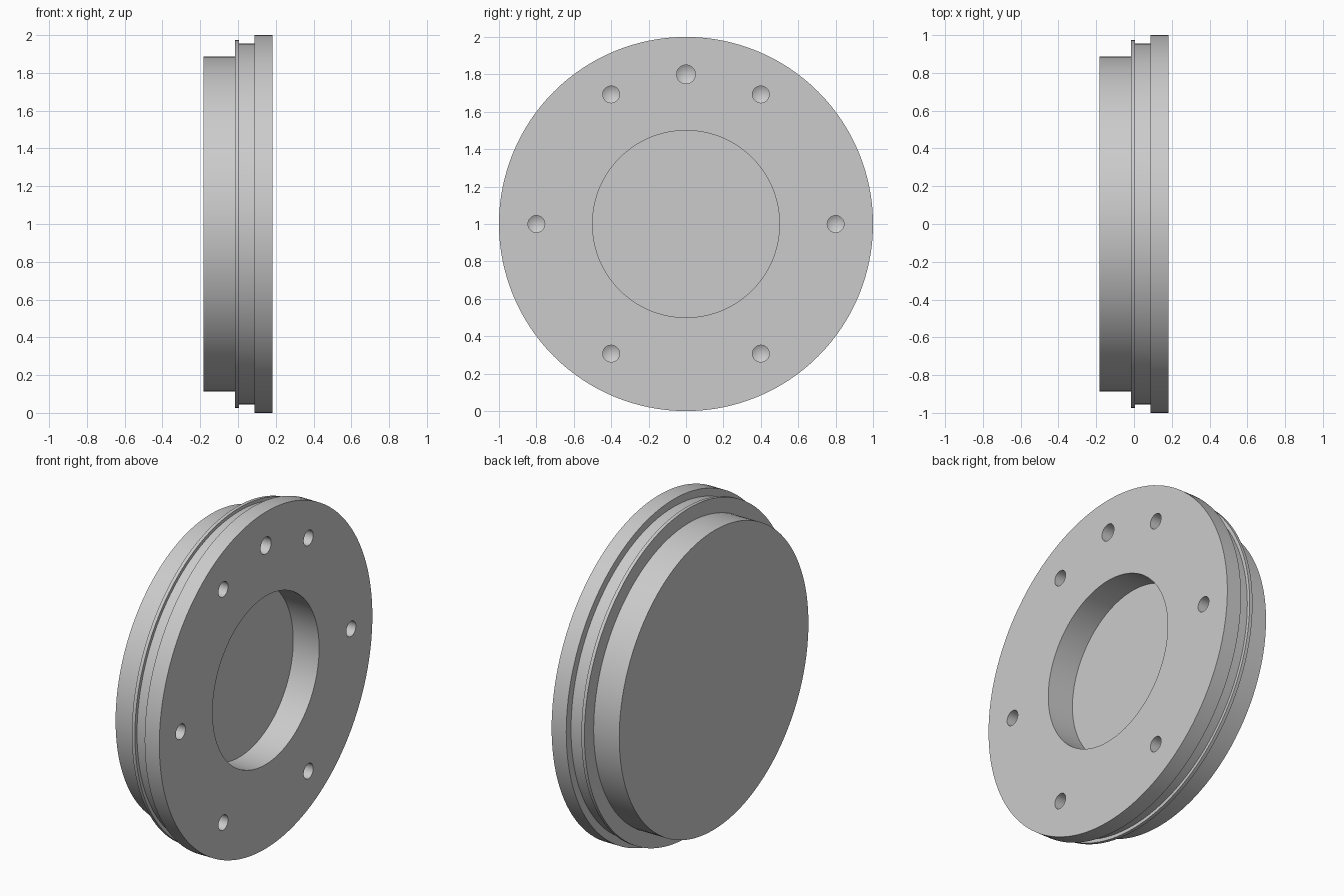
import bpy
import bmesh
from math import sin, cos, tau, radians
from mathutils import Matrix, Vector

if "Cube" in bpy.data.objects:
    bpy.data.objects.remove(bpy.data.objects["Cube"], do_unlink=True)

grey = bpy.data.materials.new("plain grey")
grey.use_nodes = True
grey.diffuse_color = (0.6, 0.6, 0.6, 1)
grey.node_tree.nodes["Principled BSDF"].inputs["Base Color"].default_value = (0.6, 0.6, 0.6, 1)


def lathe(name, profile, segments, centre):
    """Turn an (x, radius) profile, closed on its axis, around the x direction."""
    bm = bmesh.new()
    rings = []
    for x, r in profile:
        count = segments if r else 1
        rings.append([bm.verts.new((x, r * cos(tau * i / segments), r * sin(tau * i / segments)))
                      for i in range(count)])
    for a, b in zip(rings, rings[1:]):
        for i in range(segments):
            j = (i + 1) % segments
            corners = [a[i % len(a)], a[j % len(a)], b[j % len(b)], b[i % len(b)]]
            bm.faces.new(list(dict.fromkeys(corners)))
    # Merge flat end fans into single discs
    bmesh.ops.dissolve_limit(bm, angle_limit=radians(0.5), verts=bm.verts, edges=bm.edges)
    bmesh.ops.recalc_face_normals(bm, faces=bm.faces)
    bmesh.ops.transform(bm, matrix=Matrix.Translation(Vector(centre)), verts=bm.verts)
    mesh = bpy.data.meshes.new(name)
    bm.to_mesh(mesh)
    bm.free()
    mesh.materials.append(grey)
    obj = bpy.data.objects.new(name, mesh)
    bpy.context.collection.objects.link(obj)
    return obj


# Stepped disc: plug, thin lip, shoulder, flange and round recess
FACE = 0.183
cap = lathe("stepped_flange_cap", [
    (-FACE, 0), (-FACE, 0.888), (-0.015, 0.888), (-0.015, 0.975),
    (0.005, 0.975), (0.005, 0.955), (0.087, 0.955), (0.087, 1),
    (FACE, 1), (FACE, 0.5), (0.013, 0.5), (0.013, 0)], 128, (0, 0, 1))

# Drilled holes with conical bottoms: six evenly spaced, one larger at the top
holes = [(60 * i, 0.045) for i in range(6)] + [(90, 0.05)]
for angle, r in holes:
    a = radians(angle)
    drill = lathe("hole_cutter", [
        (FACE + 0.02, 0), (FACE + 0.02, r), (FACE - 0.11, r), (FACE - 0.11 - 0.6 * r, 0)],
        32, (0, 0.8 * cos(a), 1 + 0.8 * sin(a)))
    drill.hide_render = True
    cut = cap.modifiers.new("hole", 'BOOLEAN')
    cut.operation = 'DIFFERENCE'
    cut.solver = 'EXACT'
    cut.object = drill
    bpy.context.view_layer.objects.active = cap
    bpy.ops.object.modifier_apply(modifier=cut.name)
    bpy.data.objects.remove(drill, do_unlink=True)

# Smooth the turned walls, keep the steps crisp
bpy.ops.object.select_all(action='DESELECT')
cap.select_set(True)
bpy.context.view_layer.objects.active = cap
bpy.ops.object.shade_smooth_by_angle(angle=radians(25))
